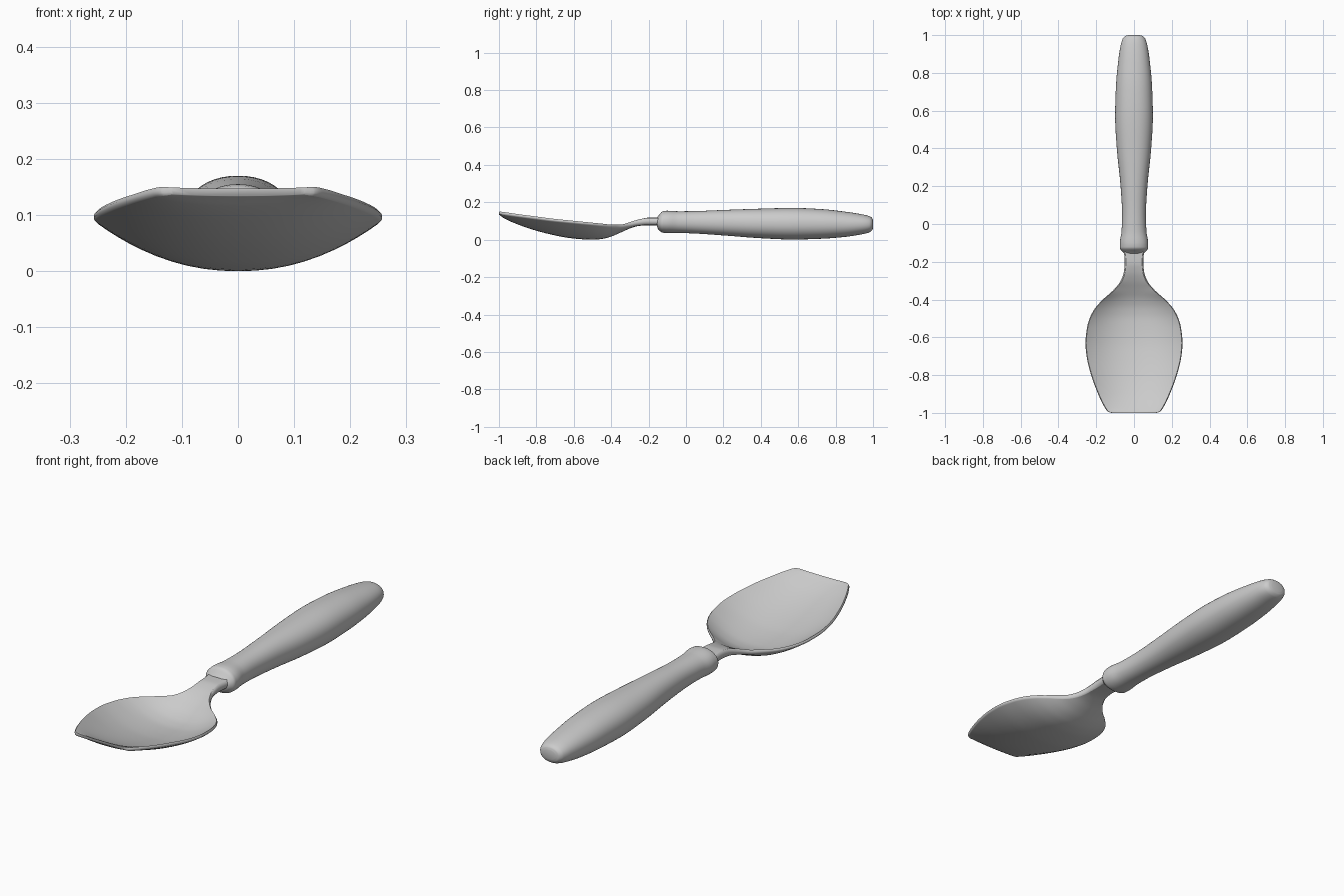
import bpy, bmesh, math

cube = bpy.data.objects.get("Cube")
if cube:
    bpy.data.objects.remove(cube, do_unlink=True)

grey = bpy.data.materials.new("plain grey")
grey.use_nodes = True
colour = (0.6, 0.6, 0.6, 1.0)
grey.diffuse_color = colour
grey.node_tree.nodes["Principled BSDF"].inputs["Base Color"].default_value = colour


def smooth_rows(rows, steps):
    """Monotone cubic interpolation of rows whose first entry is y."""
    n = len(rows)

    def slopes(k):
        d = [(rows[i + 1][k] - rows[i][k]) / (rows[i + 1][0] - rows[i][0]) for i in range(n - 1)]
        inner = [2 * a * b / (a + b) if a * b > 0 else 0 for a, b in zip(d, d[1:])]
        return [d[0]] + inner + [d[-1]]

    m = [slopes(k) for k in range(1, len(rows[0]))]
    out = []
    for i in range(n - 1):
        a, b = rows[i], rows[i + 1]
        h = b[0] - a[0]
        for s in range(steps):
            t = s / steps
            h1 = 2 * t**3 - 3 * t**2 + 1
            h2, h3 = t**3 - 2 * t**2 + t, t**3 - t**2
            out.append([a[0] + h * t] + [
                h1 * a[k] + (1 - h1) * b[k] + h * (h2 * m[k - 1][i] + h3 * m[k - 1][i + 1])
                for k in range(1, len(a))])
    return out + [list(rows[-1])]


def loft(name, sections, angle):
    """Skin closed sections and cap both ends."""
    bm = bmesh.new()
    rings = [[bm.verts.new(p) for p in sec] for sec in sections]
    n = len(rings[0])
    for a, b in zip(rings, rings[1:]):
        for i in range(n):
            j = (i + 1) % n
            bm.faces.new((a[i], a[j], b[j], b[i]))
    bm.faces.new(rings[0])
    bm.faces.new(rings[-1])
    bmesh.ops.recalc_face_normals(bm, faces=bm.faces)
    mesh = bpy.data.meshes.new(name)
    bm.to_mesh(mesh)
    bm.free()
    obj = bpy.data.objects.new(name, mesh)
    bpy.context.collection.objects.link(obj)
    mesh.materials.append(grey)
    bpy.ops.object.select_all(action='DESELECT')
    obj.select_set(True)
    bpy.context.view_layer.objects.active = obj
    bpy.ops.object.shade_smooth_by_angle(angle=math.radians(angle))


# Handle: y, half width, bottom z, top z
handle_rows = [
    (-0.155, 0.050, 0.070, 0.120), (-0.148, 0.060, 0.055, 0.128),
    (-0.125, 0.075, 0.038, 0.152), (-0.100, 0.075, 0.036, 0.155),
    (-0.040, 0.066, 0.036, 0.152), (0.050, 0.063, 0.033, 0.153),
    (0.200, 0.071, 0.023, 0.159), (0.400, 0.091, 0.008, 0.166),
    (0.570, 0.100, 0.001, 0.170), (0.720, 0.096, 0.005, 0.164),
    (0.850, 0.085, 0.015, 0.150), (0.940, 0.072, 0.029, 0.136),
    (0.980, 0.060, 0.039, 0.126), (0.995, 0.047, 0.050, 0.116),
    (1.000, 0.030, 0.062, 0.104)]


def handle_section(row):
    y, w, lo, hi = row
    ring = []
    for i in range(48):
        a = math.tau * i / 48
        c, s = math.cos(a), math.sin(a)
        ring.append((w * math.copysign(abs(c) ** 0.93, c), y,
                     (lo + hi) / 2 + (hi - lo) / 2 * math.copysign(abs(s) ** 0.93, s)))
    return ring


loft("handle", [handle_section(r) for r in smooth_rows(handle_rows, 4)], 60)

# Bowl and neck: y, half width, rim bottom, rim top, centre bottom, centre top
bowl_rows = [
    (-1.000, 0.118, 0.137, 0.149, 0.134, 0.147),
    (-0.994, 0.138, 0.134, 0.150, 0.130, 0.145),
    (-0.975, 0.153, 0.131, 0.148, 0.116, 0.134),
    (-0.900, 0.190, 0.121, 0.137, 0.082, 0.098),
    (-0.800, 0.227, 0.108, 0.124, 0.048, 0.064),
    (-0.700, 0.251, 0.096, 0.111, 0.023, 0.039),
    (-0.630, 0.257, 0.089, 0.104, 0.010, 0.026),
    (-0.550, 0.249, 0.081, 0.096, 0.002, 0.018),
    (-0.500, 0.235, 0.076, 0.091, 0.000, 0.016),
    (-0.450, 0.209, 0.070, 0.086, 0.004, 0.021),
    (-0.400, 0.165, 0.064, 0.081, 0.017, 0.036),
    (-0.350, 0.109, 0.060, 0.081, 0.038, 0.061),
    (-0.300, 0.070, 0.067, 0.094, 0.060, 0.088),
    (-0.250, 0.053, 0.076, 0.109, 0.074, 0.108),
    (-0.200, 0.049, 0.079, 0.117, 0.077, 0.118),
    (-0.130, 0.056, 0.079, 0.117, 0.077, 0.118)]


def bowl_section(row):
    y, w, rim_lo, rim_hi, lo, hi = row
    r = min(0.45 * (rim_hi - rim_lo), 0.012)      # rounded rim
    us = [math.sin(math.pi / 2 * (i / 12)) for i in range(-12, 13)]
    top = [((w - r * 0.6) * u, y, hi + (rim_hi - hi) * abs(u) ** 2.2) for u in us]
    low = [((w - r * 0.6) * u, y, lo + (rim_lo - lo) * abs(u) ** 2.2) for u in reversed(us)]
    mid = (rim_hi + rim_lo) / 2
    side = [(w, y, mid + r * 0.4), (w, y, mid - r * 0.4)]
    return top + side + low + [(-x, y, z) for x, y, z in reversed(side)]


loft("bowl_and_neck", [bowl_section(r) for r in smooth_rows(bowl_rows, 4)], 65)
